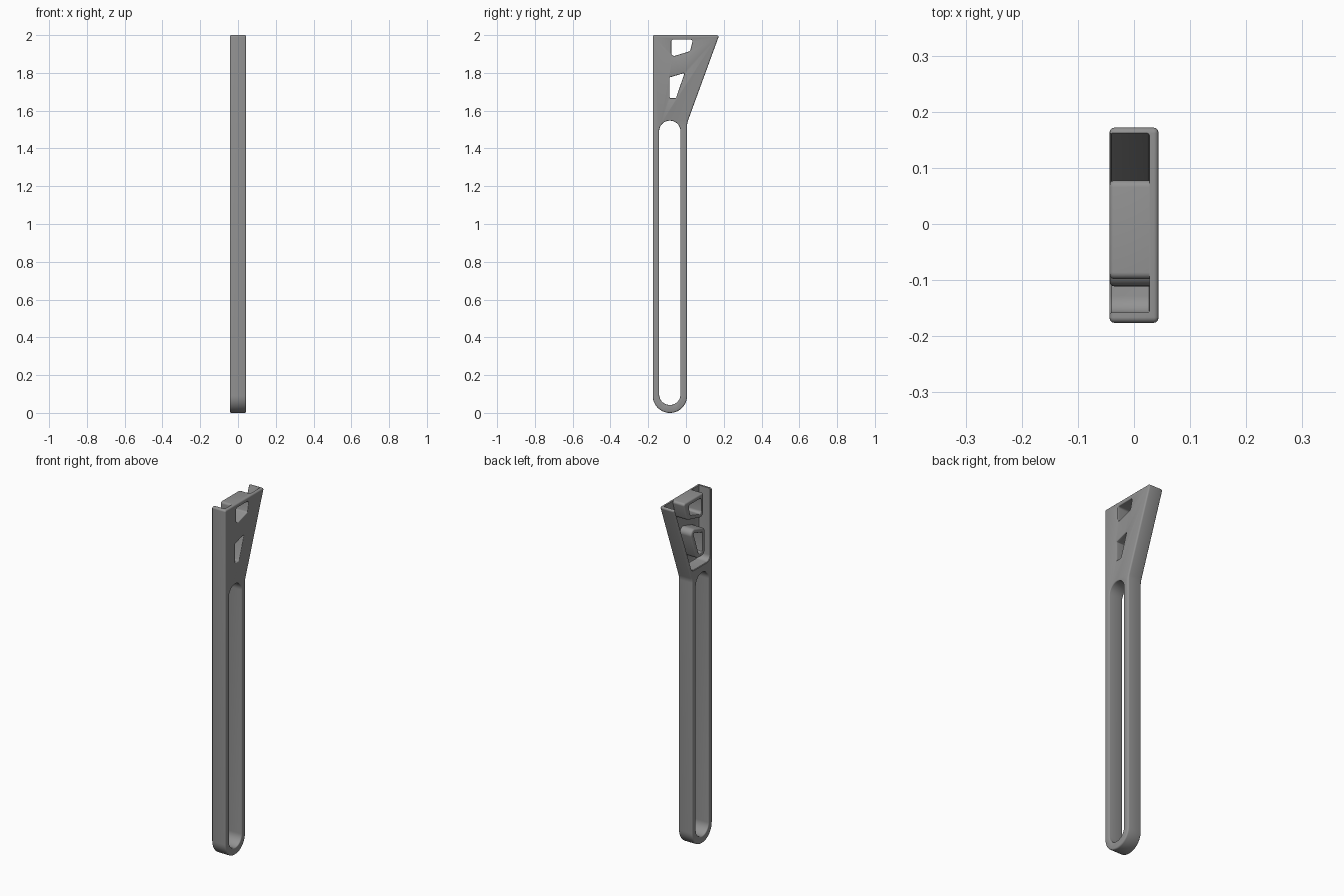
import bpy, bmesh, math
from mathutils import Vector

if "Cube" in bpy.data.objects:
    bpy.data.objects.remove(bpy.data.objects["Cube"])

HALF = 0.0435      # half thickness along x
PLATE = 0.028      # inner face of the side plate

grey = bpy.data.materials.new("grey_plastic")
grey.diffuse_color = (0.29, 0.29, 0.29, 1)
grey.use_nodes = True
grey.node_tree.nodes["Principled BSDF"].inputs["Base Color"].default_value = grey.diffuse_color


def rounded(corners, steps=8):
    """Counter-clockwise (y, z, radius) corners to an outline with fillets."""
    out = []
    for i, (y, z, r) in enumerate(corners):
        p = Vector((y, z))
        a = (Vector(corners[i - 1][:2]) - p).normalized()
        b = (Vector(corners[(i + 1) % len(corners)][:2]) - p).normalized()
        half = a.angle(b) / 2
        centre = p + (a + b).normalized() * (r / math.sin(half))
        t = r / math.tan(half)
        s, e = p + a * t - centre, p + b * t - centre
        sweep = s.angle_signed(e)
        for k in range(steps + 1):
            ang = -sweep * k / steps
            c, n = math.cos(ang), math.sin(ang)
            out.append(centre + Vector((s.x * c - s.y * n, s.x * n + s.y * c)))
    return out


def offset(outline, d):
    """Move a counter-clockwise outline outward by d."""
    out = []
    for i, p in enumerate(outline):
        a = (p - outline[i - 1]).normalized()
        b = (outline[(i + 1) % len(outline)] - p).normalized()
        na, nb = Vector((a.y, -a.x)), Vector((b.y, -b.x))
        out.append(p + (na + nb) * (d / (1 + na.dot(nb))))
    return out


def loft(name, outline, rings):
    """Solid along x from (x, outward offset) rings."""
    bm = bmesh.new()
    loops = [[bm.verts.new((x, p.x, p.y)) for p in offset(outline, d)]
             for x, d in rings]
    n = len(outline)
    for lo, hi in zip(loops, loops[1:]):
        for i in range(n):
            bm.faces.new((lo[i], lo[(i + 1) % n], hi[(i + 1) % n], hi[i]))
    bm.faces.new(loops[0])
    bm.faces.new(loops[-1])
    bmesh.ops.recalc_face_normals(bm, faces=bm.faces[:])
    mesh = bpy.data.meshes.new(name)
    bm.to_mesh(mesh)
    bm.free()
    mesh.materials.append(grey)
    ob = bpy.data.objects.new(name, mesh)
    bpy.context.collection.objects.link(ob)
    return ob


def soft_edge(x, r, sign):
    """Quarter-round ring steps ending on the face at x."""
    return [(x - sign * r * (1 - math.sin(a)), -r * (1 - math.cos(a)))
            for a in (math.radians(k) for k in (0, 30, 60, 90))]


def through(name, outline, r=0.005):
    """Cutter through the whole thickness with softened mouths."""
    quarter = [(r * (1 - math.cos(a)), r * (1 - math.sin(a)))
               for a in (math.radians(k) for k in (90, 60, 30, 0))]
    right = [(HALF - dx, dy) for dx, dy in quarter]
    left = [(-x, d) for x, d in reversed(right)]
    return loft(name, outline, [(-HALF - 0.02, r)] + left + right
                + [(HALF + 0.02, r)])


def cut(ob, *cutters):
    bpy.context.view_layer.objects.active = ob
    for c in cutters:
        m = ob.modifiers.new("cut", 'BOOLEAN')
        m.operation, m.solver, m.object = 'DIFFERENCE', 'EXACT', c
        bpy.ops.object.modifier_apply(modifier=m.name)


# Outlines in the side plane
body_line = rounded([(-0.176, 0, 0.0905), (0.006, 0, 0.0905), (0.006, 1.535, 0.08),
                     (0.176, 2, 0.010), (-0.176, 2, 0.010)], 12)
slot_line = rounded([(-0.142, 0.042, 0.056), (-0.029, 0.042, 0.056),
                     (-0.029, 1.547, 0.056), (-0.142, 1.547, 0.056)], 12)
pocket_line = rounded([(-0.158, 1.59, 0.03), (0.007, 1.59, 0.025),
                       (0.200, 2.1, 0.005), (-0.158, 2.1, 0.005)])
upper_hole = rounded([(-0.077, 1.885, 0.014), (0.022, 1.915, 0.012),
                      (0.037, 1.976, 0.010), (-0.077, 1.976, 0.010)], 5)
lower_hole = rounded([(-0.087, 1.667, 0.004), (-0.053, 1.667, 0.006),
                      (-0.007, 1.800, 0.004), (-0.087, 1.776, 0.004)], 5)
upper_rim = rounded([(-0.098, 1.860, 0.025), (0.050, 1.897, 0.025),
                     (0.082, 2, 0.012), (-0.098, 2, 0.012)], 6)

# Cutters
slot = through("slot_cutter", slot_line)
holes = [through("upper_hole_cutter", upper_hole, 0.004),
         through("lower_hole_cutter", lower_hole, 0.004)]
pocket = loft("pocket_cutter", pocket_line,
              [(-0.1, 0.003), (-HALF, 0.003), (-HALF + 0.003, 0),
               (PLATE - 0.005, 0), (PLATE - 0.0015, -0.0015), (PLATE, -0.005)])

# Slotted body with its flared, hollow head
body = loft("slotted_body", body_line,
            list(reversed(soft_edge(-HALF, 0.008, -1))) + soft_edge(HALF, 0.008, 1))
cut(body, slot, pocket, *holes)

# Raised collars around the two head openings
bosses = []
for name, line, hole in (("upper_collar", upper_rim, holes[0]),
                         ("lower_collar", offset(lower_hole, 0.024), holes[1])):
    ob = loft(name, line, list(reversed(soft_edge(-HALF, 0.008, -1)))
              + [(PLATE + 0.005, 0)])
    cut(ob, hole)
    bosses.append(ob)

for c in [slot, pocket] + holes:
    bpy.data.objects.remove(c)

bpy.ops.object.select_all(action='DESELECT')
for ob in [body] + bosses:
    ob.select_set(True)
bpy.context.view_layer.objects.active = body
bpy.ops.object.shade_smooth_by_angle(angle=math.radians(35))
